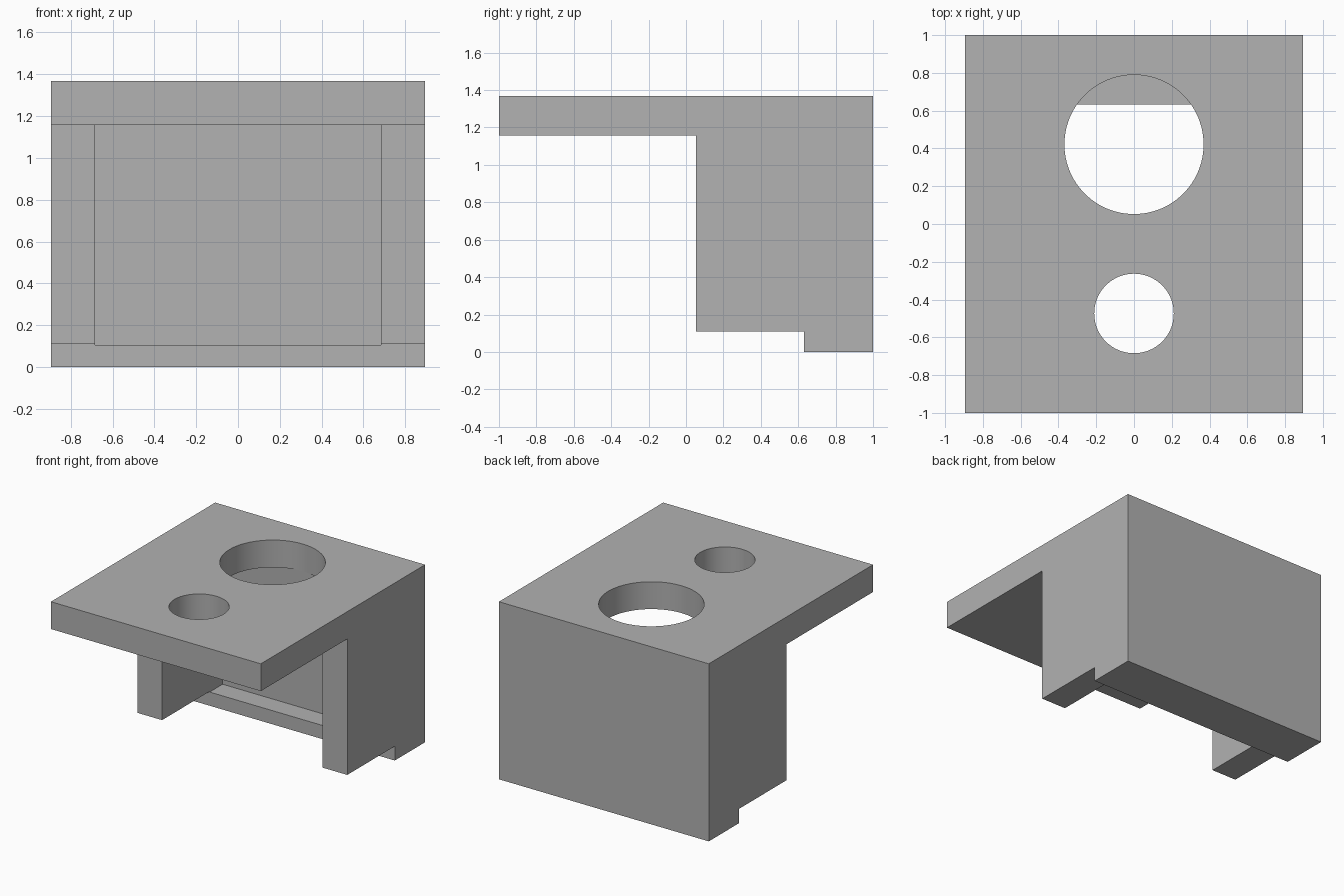
import bpy
import bmesh
from mathutils import Matrix

cube = bpy.data.objects.get("Cube")
if cube:
    bpy.data.objects.remove(cube, do_unlink=True)

U = 1 / 19          # design unit
HALF_WIDTH = 17 * U
INNER = 13 * U      # half width between the side walls
TOP = 26 * U
UNDER = 22 * U      # underside of the top plate

grey = bpy.data.materials.new("plain grey")
grey.use_nodes = True
grey.diffuse_color = (0.445, 0.445, 0.445, 1)
grey.node_tree.nodes["Principled BSDF"].inputs["Base Color"].default_value = grey.diffuse_color


def make_object(name, bm):
    bmesh.ops.recalc_face_normals(bm, faces=bm.faces)
    mesh = bpy.data.meshes.new(name)
    bm.to_mesh(mesh)
    bm.free()
    mesh.materials.append(grey)
    obj = bpy.data.objects.new(name, mesh)
    bpy.context.collection.objects.link(obj)
    return obj


def side_profile(name, points, half_width):
    """Extrude a (y, z) outline across x."""
    bm = bmesh.new()
    face = bm.faces.new([bm.verts.new((-half_width, y, z)) for y, z in points])
    new = bmesh.ops.extrude_face_region(bm, geom=[face])["geom"]
    verts = [v for v in new if isinstance(v, bmesh.types.BMVert)]
    bmesh.ops.translate(bm, verts=verts, vec=(2 * half_width, 0, 0))
    return make_object(name, bm)


def hole_cutter(name, y, radius):
    bm = bmesh.new()
    bmesh.ops.create_cone(bm, cap_ends=True, segments=96, radius1=radius, radius2=radius,
                          depth=0.5, matrix=Matrix.Translation((0, y, TOP)))
    return make_object(name, bm)


# Overhanging plate, side walls and stepped foot share one side outline
body = side_profile("bracket_body", [
    (-1, TOP), (-1, UNDER), (U, UNDER), (U, 0.11),
    (12 * U, 0.11), (12 * U, 0), (1, 0), (1, TOP)], HALF_WIDTH)

# Hollow between the side walls, leaving a back wall and a low lip
cutters = [
    side_profile("cavity_cutter", [
        (0, UNDER), (0, -0.1), (12 * U, -0.1), (12 * U, 2 * U),
        (15 * U, 2 * U), (15 * U, UNDER)], INNER),
    # Round holes through the top plate
    hole_cutter("large_hole_cutter", 8 * U, 7 * U),
    hole_cutter("small_hole_cutter", -9 * U, 4 * U),
]
for cutter in cutters:
    cutter.hide_render = True
    mod = body.modifiers.new(cutter.name, 'BOOLEAN')
    mod.operation = 'DIFFERENCE'
    mod.solver = 'EXACT'
    mod.object = cutter

# Bake the cuts and drop the cutters
depsgraph = bpy.context.evaluated_depsgraph_get()
result = bpy.data.meshes.new_from_object(body.evaluated_get(depsgraph))
body.modifiers.clear()
body.data = result
for cutter in cutters:
    bpy.data.objects.remove(cutter, do_unlink=True)

# Smooth hole walls, sharp edges elsewhere
bpy.ops.object.select_all(action='DESELECT')
body.select_set(True)
bpy.context.view_layer.objects.active = body
bpy.ops.object.shade_smooth_by_angle(angle=0.5)
